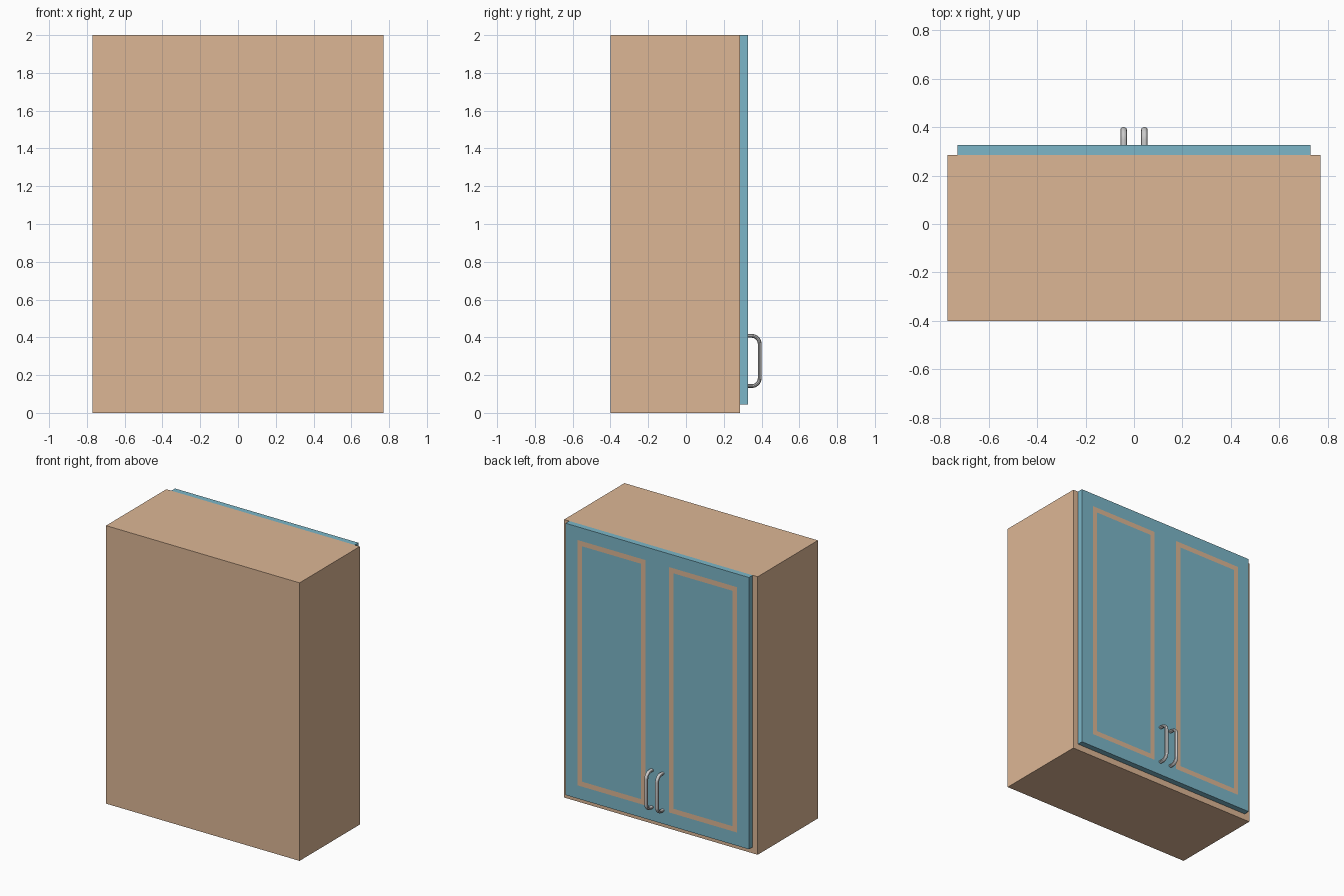
import bpy, bmesh, math

if "Cube" in bpy.data.objects:
    bpy.data.objects.remove(bpy.data.objects["Cube"])


def material(name, rgb):
    m = bpy.data.materials.new(name)
    m.diffuse_color = (*rgb, 1)
    m.use_nodes = True
    m.node_tree.nodes["Principled BSDF"].inputs["Base Color"].default_value = m.diffuse_color
    return m


wood = material("wood", (0.72, 0.47, 0.30))
blue = material("blue_paint", (0.20, 0.47, 0.58))


def box_bmesh(lo, hi):
    bm = bmesh.new()
    bmesh.ops.create_cube(bm, size=1)
    for v in bm.verts:
        v.co = [(a + b) / 2 + c * (b - a) for a, b, c in zip(lo, hi, v.co)]
    return bm


def add_object(name, bm, mats):
    mesh = bpy.data.meshes.new(name)
    bm.normal_update()
    bm.to_mesh(mesh)
    bm.free()
    for m in mats:
        mesh.materials.append(m)
    ob = bpy.data.objects.new(name, mesh)
    bpy.context.collection.objects.link(ob)
    return ob


# Cabinet body
add_object("cabinet_body", box_bmesh((-0.77, -0.4, 0), (0.77, 0.285, 2)), [wood])

# Double doors: one leaf with a flush wood inlay, mirrored across the middle
bm = box_bmesh((0, 0.285, 0.045), (0.73, 0.327, 2))
bm.normal_update()
face = next(f for f in bm.faces if f.normal.y > 0.9)
inner = next(f for f in bm.faces if f.normal.x < -0.9)
bmesh.ops.delete(bm, geom=[inner], context='FACES_ONLY')
bmesh.ops.inset_individual(bm, faces=[face], thickness=0.095, use_even_offset=True)
inlay = bmesh.ops.inset_individual(bm, faces=[face], thickness=0.036, use_even_offset=True)
for f in inlay["faces"]:
    f.material_index = 1
face.material_index = 0
doors = add_object("doors", bm, [blue, wood])
doors.modifiers.new("mirror", 'MIRROR').use_axis[0] = True

# Handles: rounded bar pulls, slightly wider than thick
Y0, Y1, Z0, Z1, R = 0.32, 0.39, 0.142, 0.408, 0.042
path = [(Y0, Z0)]
for cz, start in ((Z0 + R, -90), (Z1 - R, 0)):
    for i in range(9):
        a = math.radians(start + 90 * i / 8)
        path.append((Y1 - R + R * math.cos(a), cz + R * math.sin(a)))
path.append((Y0, Z1))

for side, x in (("left", -0.043), ("right", 0.043)):
    curve = bpy.data.curves.new("handle_path", 'CURVE')
    curve.dimensions = '3D'
    curve.bevel_depth = 0.0105
    curve.bevel_resolution = 3
    curve.use_fill_caps = True
    spline = curve.splines.new('POLY')
    spline.points.add(len(path) - 1)
    for p, (y, z) in zip(spline.points, path):
        p.co = (0, y, z, 1)
        p.radius = 1
    spline.use_smooth = True
    handle = bpy.data.objects.new("handle_" + side, curve)
    handle.location.x = x
    handle.scale.x = 1.3
    bpy.context.collection.objects.link(handle)
    bpy.ops.object.select_all(action='DESELECT')
    handle.select_set(True)
    bpy.context.view_layer.objects.active = handle
    bpy.ops.object.convert(target='MESH')
    bpy.ops.object.shade_smooth_by_angle()
